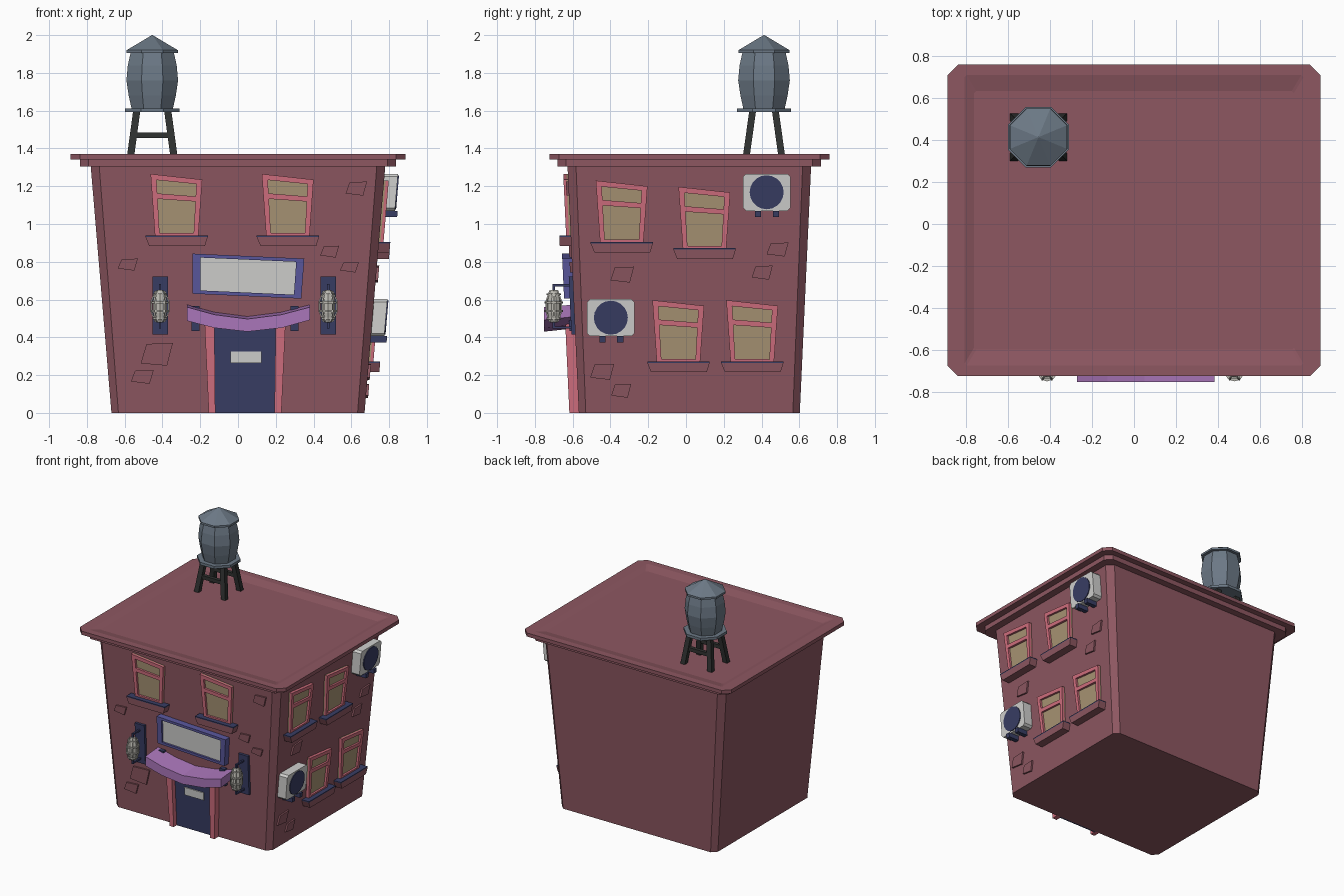
import bpy, bmesh, math
from mathutils import Vector

if "Cube" in bpy.data.objects:
    bpy.data.objects.remove(bpy.data.objects["Cube"])

CY = 0.0175  # the building sits slightly behind the origin


def material(name, r, g, b):
    lin = [((c / 255 + 0.055) / 1.055) ** 2.4 for c in (r, g, b)]
    m = bpy.data.materials.new(name)
    m.diffuse_color = (*lin, 1)
    m.use_nodes = True
    m.node_tree.nodes["Principled BSDF"].inputs["Base Color"].default_value = m.diffuse_color
    return m


BRICK = material("brick_red", 141, 87, 97)
PINK = material("trim_pink", 208, 110, 126)
GLASS = material("window_tan", 168, 148, 116)
NAVY = material("navy", 56, 61, 100)
INDIGO = material("sign_indigo", 90, 88, 158)
PURPLE = material("awning_purple", 170, 118, 186)
STEEL = material("tank_steel", 108, 121, 134)
BLACK = material("leg_black", 48, 50, 49)
WHITE = material("panel_white", 208, 208, 206)
LAMP = material("lamp_grey", 188, 186, 178)


def loft(name, solids, mat):
    """Each solid is a list of matching point rings, skinned and capped."""
    bm = bmesh.new()
    for rings in solids:
        vs = [[bm.verts.new(p) for p in ring] for ring in rings]
        n = len(vs[0])
        for a, b in zip(vs, vs[1:]):
            for i in range(n):
                j = (i + 1) % n
                bm.faces.new((a[i], a[j], b[j], b[i]))
        bm.faces.new(vs[0][::-1])
        bm.faces.new(vs[-1])
    bmesh.ops.recalc_face_normals(bm, faces=bm.faces)
    me = bpy.data.meshes.new(name)
    bm.to_mesh(me)
    bm.free()
    me.materials.append(mat)
    ob = bpy.data.objects.new(name, me)
    bpy.context.collection.objects.link(ob)
    return ob


def slab(hx, hy, c, z):
    """Rectangle ring with cut corners."""
    q = [(hx, hy - c), (hx - c, hy), (c - hx, hy), (-hx, hy - c),
         (-hx, c - hy), (c - hx, -hy), (hx - c, -hy), (hx, c - hy)]
    return [(x, y + CY, z) for x, y in q]


def circle(cx, cy, z, r, n, turn=0.5):
    return [(cx + r * math.cos((i + turn) * math.tau / n),
             cy + r * math.sin((i + turn) * math.tau / n), z) for i in range(n)]


def beam(p, q, w):
    """Square bar between two points."""
    p, q = Vector(p), Vector(q)
    d = (q - p).normalized()
    a = d.cross(Vector((0, 0, 1)) if abs(d.z) < 0.7 else Vector((0, 1, 0))).normalized() * w / 2
    b = d.cross(a).normalized() * w / 2
    return [[c + a + b, c - a + b, c - a - b, c + a - b] for c in (p, q)]


def on_wall(side, u, z, d):
    """Point d outside the leaning front or right wall."""
    if side == "front":
        return (u, -0.5675 - 0.06 * z / 1.3 - d, z)
    return (0.67 + 0.11 * z / 1.3 + d, u, z)


def plate(side, outline, d0, d1):
    return [[on_wall(side, u, z, d) for u, z in outline] for d in (d0, d1)]


def rect(u0, u1, z0, z1):
    return [(u0, z0), (u1, z0), (u1, z1), (u0, z1)]


def patch(quad, s0, s1, t0, t1):
    """Part of a crooked quad given bottom-left, bottom-right, top-right, top-left."""
    a, b, c, d = [Vector(p) for p in quad]
    return [tuple(a.lerp(b, s).lerp(d.lerp(c, s), t))
            for s, t in ((s0, t0), (s1, t0), (s1, t1), (s0, t1))]


# Leaning walls and two-step roof with a shallow sunken top
loft("walls", [[slab(0.67, 0.585, 0.037, 0), slab(0.78, 0.645, 0.045, 1.31)]], BRICK)
loft("roof", [[slab(0.836, 0.697, 0.045, 1.305), slab(0.836, 0.697, 0.045, 1.342),
               slab(0.886, 0.741, 0.05, 1.342), slab(0.886, 0.741, 0.05, 1.37),
               slab(0.805, 0.69, 0.01, 1.37), slab(0.76, 0.615, 0.01, 1.353)]], BRICK)

# Crooked windows with sills
windows = [("front", -0.325, 0.94), ("front", 0.264, 0.94), ("right", -0.34, 0.905),
           ("right", 0.098, 0.872), ("right", -0.04, 0.272), ("right", 0.351, 0.272)]
for side, u, z in windows:
    q = [(u - 0.115, z), (u + 0.115, z), (u + 0.136, z + 0.295), (u - 0.138, z + 0.325)]
    loft(side + "_window_pane", [plate(side, q, -0.01, 0.008)], GLASS)
    bars = [(0, 0.11, 0, 1), (0.89, 1, 0, 1), (0.11, 0.89, 0.91, 1),
            (0.11, 0.89, 0.6, 0.69), (0.11, 0.89, 0, 0.04)]
    loft(side + "_window_frame", [plate(side, patch(q, *b), -0.01, 0.024) for b in bars], PINK)
    sill = [(u - 0.145, z - 0.056), (u + 0.15, z - 0.056), (u + 0.165, z - 0.008), (u - 0.165, z - 0.008)]
    loft(side + "_window_sill", [plate(side, sill, -0.01, 0.06)], BRICK)
    loft(side + "_sill_top", [plate(side, rect(u - 0.165, u + 0.165, z - 0.008, z), -0.01, 0.06)], NAVY)

# Loose bricks standing slightly proud of the walls
bricks = {"front": [(-0.636, -0.53, 0.753, 0.817), (-0.515, -0.345, 0.25, 0.37), (-0.567, -0.446, 0.154, 0.228),
                    (0.57, 0.683, 1.15, 1.225), (0.435, 0.535, 0.822, 0.885), (0.54, 0.64, 0.743, 0.8)],
          "right": [(-0.4, -0.275, 0.69, 0.774), (0.427, 0.543, 0.828, 0.902), (0.348, 0.459, 0.705, 0.78),
                    (-0.507, -0.38, 0.175, 0.26), (-0.396, -0.29, 0.08, 0.154)]}
for side, items in bricks.items():
    solids = []
    for a, b, c, d in items:
        k = (b - a) * 0.18
        solids.append(plate(side, [(a, c + 0.012), (b - k, c), (b, d), (a + k, d - 0.005)], -0.01, 0.012))
    loft(side + "_bricks", solids, BRICK)

# Door, its posts and letter plate
loft("door", [plate("front", rect(-0.125, 0.198, 0, 0.46), -0.01, 0.012)], NAVY)
loft("door_plate", [plate("front", rect(-0.04, 0.124, 0.265, 0.325), 0.01, 0.02)], WHITE)
loft("door_posts", [plate("front", [(-0.155, 0), (-0.12, 0), (-0.125, 0.5), (-0.178, 0.5)], -0.01, 0.05),
                    plate("front", [(0.193, 0), (0.23, 0), (0.253, 0.5), (0.2, 0.5)], -0.01, 0.05)], PINK)

# Sagging awning with wall brackets
sections = []
for x, top, low in ((-0.27, 0.56, 0.487), (-0.125, 0.52, 0.45), (0.05, 0.497, 0.43),
                    (0.23, 0.52, 0.45), (0.382, 0.56, 0.492)):
    sections.append([(x, -0.57, top + 0.015), (x, -0.752, top), (x, -0.752, low), (x, -0.57, low + 0.02)])
loft("awning", [sections], PURPLE)
loft("awning_brackets", [plate("front", rect(x, x + 0.042, 0.433, 0.567), -0.01, 0.03)
                         for x in (-0.246, 0.278)], NAVY)

# Crooked sign board
q = [(-0.24, 0.631), (0.335, 0.605), (0.351, 0.817), (-0.24, 0.843)]
loft("sign_frame", [plate("front", patch(q, *b), -0.01, 0.05) for b in
                    ((0, 0.07, 0, 1), (0.93, 1, 0, 1), (0.07, 0.93, 0, 0.09), (0.07, 0.93, 0.91, 1))], INDIGO)
loft("sign_panel", [plate("front", patch(q, 0.05, 0.95, 0.05, 0.95), -0.01, 0.035)], WHITE)

# Caged lamps on back plates
for x in (-0.413, 0.477):
    y = -0.7
    loft("lamp_back_plate", [plate("front", rect(x - 0.04, x + 0.042, 0.414, 0.721), -0.01, 0.02)], NAVY)
    arms = []
    for z, end in ((0.675, 0.645), (0.452, 0.482)):
        arms += [beam((x, -0.58, z), (x, y - 0.006, z), 0.013), beam((x, y, z), (x, y, end), 0.013)]
    loft("lamp_arms", arms, NAVY)
    profile = [(0.478, 0.018), (0.495, 0.03), (0.53, 0.038), (0.595, 0.038), (0.63, 0.03), (0.65, 0.018)]
    loft("lamp_glass", [[circle(x, y, z, r, 10) for z, r in profile]], LAMP)
    cage = [[circle(x, y, z + h, r, 10) for h in (-0.005, 0.005)]
            for z, r in ((0.5, 0.038), (0.54, 0.048), (0.585, 0.048), (0.628, 0.038))]
    for i in range(6):
        a = i * math.tau / 6
        pts = [(x + r * math.cos(a), y + r * math.sin(a), z)
               for z, r in ((0.482, 0.024), (0.535, 0.046), (0.592, 0.046), (0.646, 0.024))]
        cage += [beam(p, s, 0.007) for p, s in zip(pts, pts[1:])]
    loft("lamp_cage", cage, LAMP)

# Air conditioners on the right wall
for u, z in ((0.427, 1.168), (-0.398, 0.504)):
    w, h, c = 0.125, 0.098, 0.015
    box = [(u - w + c, z - h), (u + w - c, z - h), (u + w, z - h + c), (u + w, z + h - c),
           (u + w - c, z + h), (u - w + c, z + h), (u - w, z + h - c), (u - w, z - h + c)]
    loft("air_conditioner", [plate("right", box, -0.01, 0.07)], WHITE)
    fan = [(u + 0.09 * math.cos(i * math.tau / 20), z + 0.09 * math.sin(i * math.tau / 20)) for i in range(20)]
    loft("fan_disc", [plate("right", fan, 0.06, 0.076)], NAVY)
    loft("fan_supports", [plate("right", rect(u + k - 0.016, u + k + 0.016, z - h - 0.034, z - h), -0.01, 0.085)
                          for k in (-0.045, 0.05)], NAVY)

# Water tower: tank, lid, platform, legs and cross bars
tx, ty = -0.454, 0.413
loft("tank", [[circle(tx, ty, z, r, 8) for z, r in
               ((1.6, 0.116), (1.68, 0.135), (1.76, 0.148), (1.84, 0.14), (1.915, 0.122))]], STEEL)
loft("tank_lid", [[circle(tx, ty, z, r, 8) for z, r in ((1.905, 0.147), (1.92, 0.147), (2.0, 0.002))]], STEEL)
loft("tank_platform", [[circle(tx, ty, z, 0.156, 8) for z in (1.592, 1.612)]], STEEL)
legs = []
for sx in (-1, 1):
    for sy in (-1, 1):
        foot, head = (tx + sx * 0.116, ty + sy * 0.095), (tx + sx * 0.082, ty + sy * 0.06)
        legs.append([[(px + dx * 0.019, py + dy * 0.018, z) for dx, dy in ((-1, -1), (1, -1), (1, 1), (-1, 1))]
                     for (px, py), z in ((foot, 1.35), (head, 1.6))])
loft("tower_legs", legs, BLACK)
loft("tower_cross_bars", [beam((tx - 0.1, ty + s * 0.077, 1.47), (tx + 0.1, ty + s * 0.077, 1.47), 0.028)
                          for s in (-1, 1)], BLACK)
